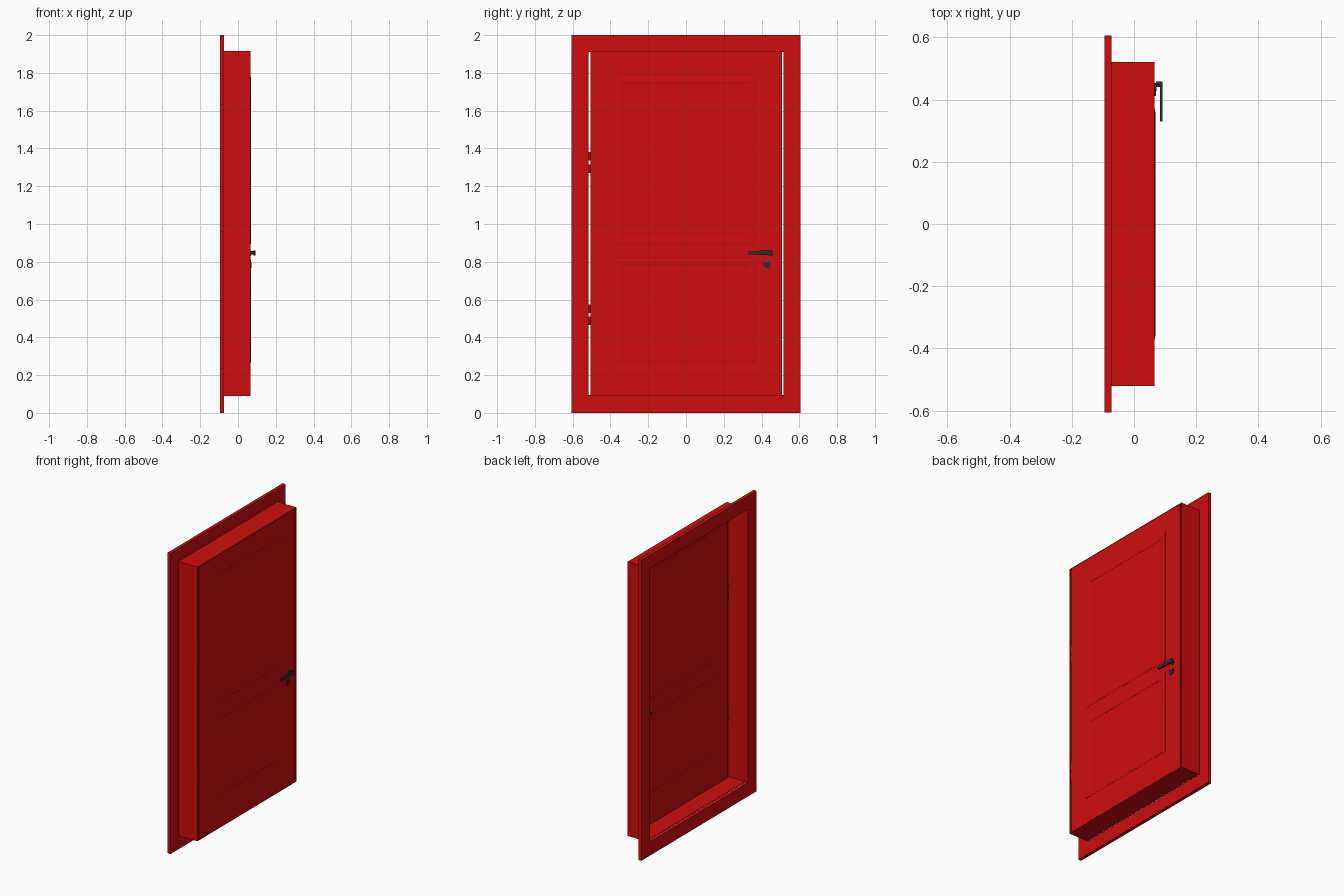
import bpy, bmesh
from mathutils import Vector

if "Cube" in bpy.data.objects:
    bpy.data.objects.remove(bpy.data.objects["Cube"], do_unlink=True)


def material(name, rgb):
    m = bpy.data.materials.new(name)
    m.use_nodes = True
    m.diffuse_color = (*rgb, 1)
    m.node_tree.nodes["Principled BSDF"].inputs["Base Color"].default_value = (*rgb, 1)
    return m


RED = material("red paint", (0.62, 0.004, 0.004))
DARK = material("dark metal", (0.025, 0.03, 0.03))


def finish(name, bm, mat):
    bmesh.ops.recalc_face_normals(bm, faces=bm.faces)
    mesh = bpy.data.meshes.new(name)
    bm.to_mesh(mesh)
    bm.free()
    mesh.materials.append(mat)
    obj = bpy.data.objects.new(name, mesh)
    bpy.context.collection.objects.link(obj)
    return obj


def box(name, x, y, z, mat):
    bm = bmesh.new()
    bmesh.ops.create_cube(bm, size=1)
    for v in bm.verts:
        v.co = [a + (b - a) * (c + 0.5) for (a, b), c in zip((x, y, z), v.co)]
    return finish(name, bm, mat)


def ring(name, profile, half_y, z0, z1, mat):
    """Sweep a closed profile of (inset, x) points around a rectangle."""
    bm = bmesh.new()
    loops = []
    for d, x in profile:
        a, b, t = half_y - d, z0 + d, z1 - d
        loops.append([bm.verts.new((x, y, z)) for y, z in ((-a, b), (a, b), (a, t), (-a, t))])
    for p, q in zip(loops, loops[1:] + loops[:1]):
        for i in range(4):
            j = (i + 1) % 4
            bm.faces.new((p[i], p[j], q[j], q[i]))
    return finish(name, bm, mat)


def prism(name, outline, x0, x1, mat):
    """Extrude a (y, z) outline along x."""
    bm = bmesh.new()
    face = bm.faces.new([bm.verts.new((x0, y, z)) for y, z in outline])
    out = bmesh.ops.extrude_face_region(bm, geom=[face])["geom"]
    for v in out:
        if isinstance(v, bmesh.types.BMVert):
            v.co.x = x1
    return finish(name, bm, mat)


def rod(name, start, end, radius, mat, sides=12):
    bm = bmesh.new()
    a, b = Vector(start), Vector(end)
    bmesh.ops.create_cone(bm, cap_ends=True, segments=sides, radius1=radius,
                          radius2=radius, depth=(b - a).length)
    turn = (b - a).to_track_quat("Z", "Y")
    for v in bm.verts:
        v.co = turn @ v.co + (a + b) / 2
    obj = finish(name, bm, mat)
    bpy.ops.object.select_all(action="DESELECT")
    obj.select_set(True)
    bpy.context.view_layer.objects.active = obj
    bpy.ops.object.shade_smooth_by_angle()
    return obj


# Wall trim and the lining of the opening
BACK, FRONT = 0.043, 0.066
ring("trim_frame", [(0, -0.095), (0, -0.073), (0.089, -0.073), (0.089, -0.095)], 0.605, 0, 2, RED)
ring("jamb_lining", [(0, -0.073), (0, FRONT), (0.004, FRONT), (0.004, -0.073)], 0.52, 0.09, 1.915, RED)

# Door leaf
box("door_leaf", (BACK, FRONT), (-0.505, 0.507), (0.095, 1.91), RED)

# Both faces carry panel mouldings and a handle set
for side, face, out in (("front", FRONT, 1), ("back", BACK, -1)):
    def at(height):
        return face + out * height

    for label, z0, z1 in (("upper", 0.89, 1.78), ("lower", 0.265, 0.815)):
        ring(f"{label}_panel_moulding_{side}",
             [(0, at(-0.002)), (0, at(0.001)), (0.012, at(0.003)), (0.028, at(0.003)),
              (0.04, at(0.001)), (0.04, at(-0.002))], 0.37, z0, z1, RED)

    rod(f"handle_rose_{side}", (at(-0.001), 0.44, 0.847), (at(0.006), 0.44, 0.847), 0.013, DARK)
    rod(f"handle_neck_{side}", (at(0.005), 0.449, 0.847), (at(0.022), 0.449, 0.847), 0.009, DARK)
    prism(f"handle_lever_{side}",
          [(0.33, 0.84), (0.4, 0.836), (0.458, 0.834), (0.458, 0.861), (0.4, 0.859), (0.33, 0.854)],
          at(0.017), at(0.026), DARK)
    prism(f"keyhole_plate_{side}",
          [(0.42, 0.768), (0.44, 0.768), (0.447, 0.778), (0.447, 0.8), (0.411, 0.8), (0.411, 0.778)],
          at(-0.001), at(0.005), DARK)

# Hinge knuckles bridging the gap on the hanging side
for label, z in (("lower", 0.465), ("upper", 1.27)):
    for part, start in (("bottom", z), ("top", z + 0.065)):
        rod(f"{label}_hinge_{part}", (0.056, -0.511, start), (0.056, -0.511, start + 0.045), 0.008, RED)
